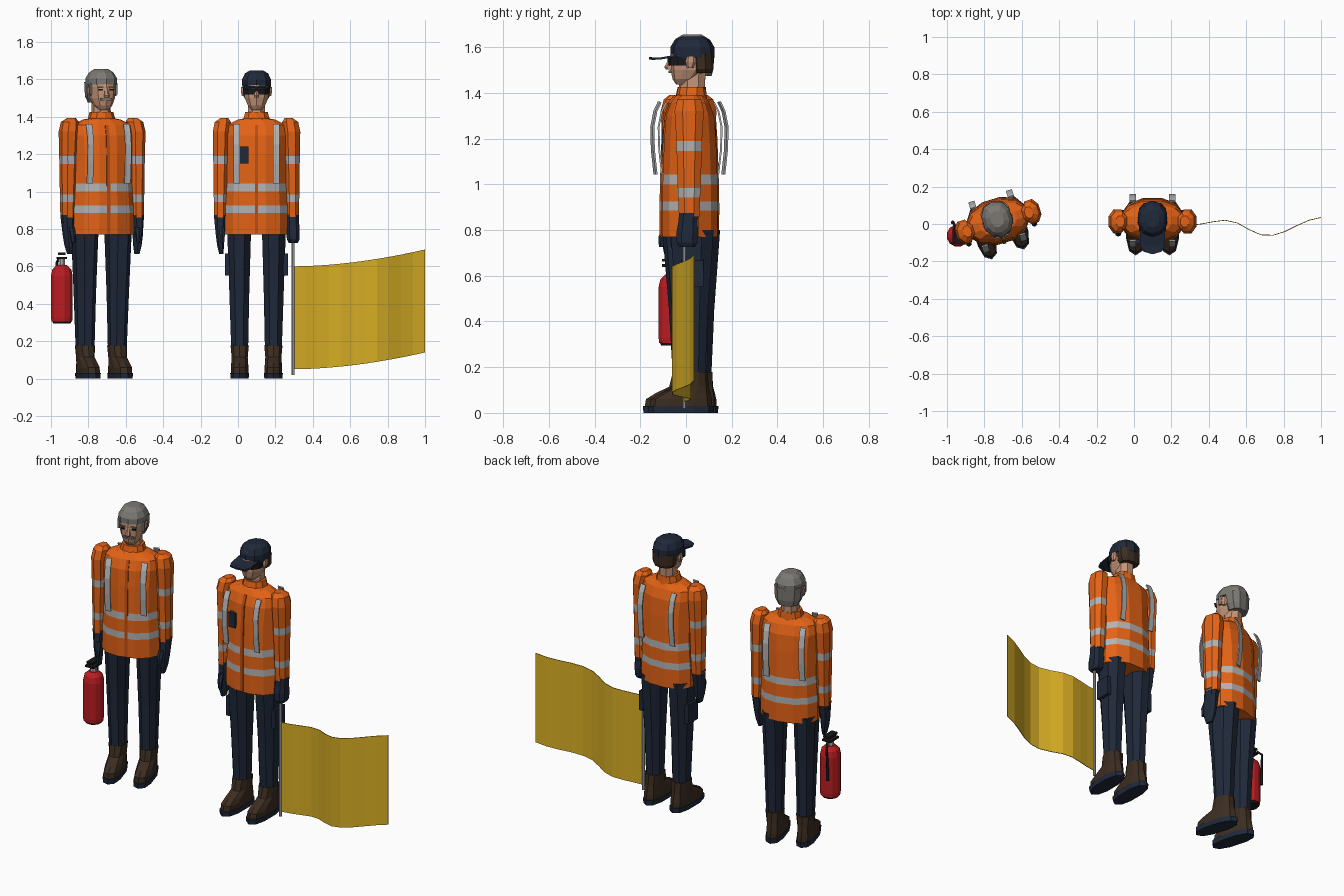
import bpy, bmesh, math
from mathutils import Matrix, Vector

def mat(name, r, g, b):
    m = bpy.data.materials.new(name)
    m.diffuse_color = (r, g, b, 1)
    return m

ORANGE = mat("hi_vis_orange", 0.78, 0.125, 0.008)
DARK_ORANGE = mat("dark_orange", 0.5, 0.075, 0.006)
SILVER = mat("reflective_silver", 0.45, 0.45, 0.45)
NAVY = mat("navy", 0.014, 0.022, 0.042)
BROWN = mat("dark_brown", 0.045, 0.026, 0.015)
SKIN = mat("skin", 0.56, 0.30, 0.19)
GREY = mat("grey_hair", 0.20, 0.19, 0.175)
RED = mat("red", 0.50, 0.012, 0.016)
YELLOW = mat("flag_yellow", 0.68, 0.42, 0.018)
BLACK = mat("black", 0.01, 0.01, 0.013)

M = Matrix()      # placement of the figure being built
PRE = ""          # name prefix of that figure

def finish(name, bm, mats):
    bmesh.ops.recalc_face_normals(bm, faces=bm.faces)
    me = bpy.data.meshes.new(name)
    bm.to_mesh(me)
    bm.free()
    for m in mats:
        me.materials.append(m)
    ob = bpy.data.objects.new(PRE + name, me)
    ob.matrix_world = M
    bpy.context.collection.objects.link(ob)
    return ob

def loft(name, secs, m, n=8, p=0.9, bands=()):
    """Closed tube through sections (z, x, y, half width, half depth); silver inside bands."""
    bm = bmesh.new()
    k = math.cos(math.pi / n) ** p
    f = lambda v: math.copysign(abs(v) ** p, v) / k
    rings = []
    for z, cx, cy, rx, ry in secs:
        angs = [2 * math.pi * (i + 0.5) / n for i in range(n)]
        rings.append([bm.verts.new((cx + rx * f(math.cos(a)), cy + ry * f(math.sin(a)), z)) for a in angs])
    for a, b in zip(rings, rings[1:]):
        for i in range(n):
            j = (i + 1) % n
            face = bm.faces.new((a[i], a[j], b[j], b[i]))
            zc = face.calc_center_median().z
            face.material_index = int(any(lo < zc < hi for lo, hi in bands))
    bm.faces.new(rings[0])
    bm.faces.new(rings[-1])
    return finish(name, bm, [m, SILVER])

def box(name, c, size, m):
    bm = bmesh.new()
    bmesh.ops.create_cube(bm, size=1, matrix=Matrix.Translation(c) @ Matrix.Diagonal((*size, 1)))
    return finish(name, bm, [m])

def strip(name, x, w, prof, m, t=0.008):
    """Thin vertical strap along a (z, y) profile."""
    bm = bmesh.new()
    rows = [[bm.verts.new((x + s * w / 2, y, z)) for s in (-1, 1)] for z, y in prof]
    for a, b in zip(rows, rows[1:]):
        bm.faces.new((a[0], a[1], b[1], b[0]))
    ob = finish(name, bm, [m])
    mod = ob.modifiers.new("thickness", 'SOLIDIFY')
    mod.thickness, mod.offset = t, 0

def tube(name, pts, r, m):
    cu = bpy.data.curves.new(name, 'CURVE')
    cu.dimensions, cu.bevel_depth, cu.bevel_resolution, cu.use_fill_caps = '3D', r, 1, True
    sp = cu.splines.new('POLY')
    sp.points.add(len(pts) - 1)
    for q, c in zip(sp.points, pts):
        q.co = (*c, 1)
    cu.materials.append(m)
    ob = bpy.data.objects.new(PRE + name, cu)
    bpy.context.collection.objects.link(ob)

def body(fist_side):
    # jacket with two reflective bands, and collar
    secs = [(0.77, .168, .12), (.885, .167, .121), (.925, .165, .121), (1.0, .16, .12), (1.043, .158, .119),
            (1.2, .16, .113), (1.3, .168, .105), (1.355, .16, .085), (1.385, .10, .066), (1.392, .06, .055)]
    loft("jacket", [(z, 0, 0, a, b) for z, a, b in secs], ORANGE, 12, .9, ((.885, .925), (1.0, 1.043)))
    loft("collar", [(1.37, 0, .005, .075, .066), (1.425, 0, .008, .06, .058)], ORANGE, 10)
    strip("front_placket", 0, .018, [(.775, -.122), (1.04, -.121), (1.2, -.115), (1.3, -.107), (1.355, -.087)],
          DARK_ORANGE, .008)
    prof = [(1.36, .104), (1.32, .124), (1.25, .138), (1.15, .135), (1.043, .123)]
    for s, side in ((-1, "left"), (1, "right")):
        strip("front_strap_" + side, s * .105, .034, [(z, -y) for z, y in prof], SILVER)
        strip("back_strap_" + side, s * .105, .034, prof, SILVER)
        # sleeve with two bands
        loft("sleeve_" + side, [(z, s * x, -.004, a, b) for z, x, a, b in (
            (1.392, .172, .022, .03), (1.372, .18, .043, .052), (1.32, .188, .046, .064), (1.19, .19, .042, .056),
            (1.147, .19, .041, .055), (.985, .192, .037, .05), (.943, .192, .036, .048), (.86, .193, .034, .045))],
            ORANGE, 8, .9, ((1.147, 1.19), (.943, .985)))
        # gloves: one may be closed round the pole
        if s == fist_side:
            loft("fist", [(.875, s * .193, -.006, .035, .042), (.83, s * .194, -.01, .034, .042),
                          (.79, s * .195, -.012, .036, .048), (.745, s * .196, -.014, .034, .046),
                          (.725, s * .196, -.014, .024, .034)], NAVY, 8, .75)
        else:
            loft("glove_" + side, [(.875, s * .193, -.006, .035, .042), (.83, s * .194, -.01, .03, .04),
                                   (.76, s * .195, -.018, .022, .042), (.71, s * .192, -.022, .018, .036),
                                   (.665, s * .188, -.026, .011, .022)], NAVY, 8, .8)
            loft("thumb_" + side, [(.81, s * .185, -.05, .014, .014), (.77, s * .183, -.07, .014, .014),
                                   (.725, s * .182, -.074, .009, .009)], NAVY, 6)
        # trouser leg and boot
        loft("trouser_leg_" + side, [(.15, s * .09, .012, .045, .054), (.45, s * .092, .01, .053, .068),
                                     (.8, s * .093, .008, .064, .095)], NAVY, 8)
        loft("boot_" + side, [(.025, s * .09, -.04, .046, .132), (.06, s * .09, -.038, .047, .128),
                              (.085, s * .09, -.02, .045, .105), (.115, s * .09, .008, .043, .07),
                              (.178, s * .09, .014, .049, .06)], BROWN, 10, .8)
        loft("boot_sole_" + side, [(0, s * .09, -.04, .048, .137), (.03, s * .09, -.04, .051, .14)], NAVY, 10, .8)
    # neck, head, nose
    loft("neck", [(1.38, 0, .01, .047, .053), (1.51, 0, .015, .045, .053)], SKIN, 8)
    loft("head", [(1.437, 0, -.035, .026, .024), (1.46, 0, -.022, .046, .052), (1.5, 0, -.004, .063, .078),
                  (1.56, 0, .002, .07, .086), (1.615, 0, .006, .064, .08), (1.64, 0, .008, .035, .045)], SKIN, 10)
    loft("nose", [(1.503, 0, -.084, .013, .02), (1.513, 0, -.086, .013, .024), (1.555, 0, -.08, .007, .009)], SKIN, 6)
    for s in (-1, 1):
        loft("ear", [(1.51, s * .07, .0, .008, .012), (1.535, s * .073, .002, .01, .02),
                     (1.56, s * .073, .004, .009, .018)], SKIN, 6)

# ---- bare-headed figure, turned slightly, carrying the extinguisher
M = Matrix.Translation((-.728, .015, 0)) @ Matrix.Rotation(math.radians(17), 4, 'Z')
PRE = "crew_one_"
body(0)
loft("hair_top", [(1.572, 0, .012, .079, .093), (1.605, 0, .012, .078, .092), (1.637, 0, .012, .06, .072),
                  (1.655, 0, .012, .034, .042)], GREY, 10)
loft("hair_back", [(1.475, 0, .047, .058, .05), (1.51, 0, .046, .074, .058), (1.585, 0, .04, .079, .066)], GREY, 10)
for s in (-1, 1):
    box("eye", (s * .031, -.08, 1.543), (.024, .009, .008), BLACK)
    box("eyebrow", (s * .031, -.083, 1.558), (.032, .009, .007), GREY)
    box("sideburn", (s * .071, -.022, 1.55), (.012, .03, .06), GREY)
box("moustache", (0, -.08, 1.493), (.062, .014, .012), GREY)
box("mouth", (0, -.071, 1.478), (.036, .009, .005), BROWN)

# ---- capped figure, facing forward, holding the flag
M = Matrix.Translation((.099, .018, 0))
PRE = "crew_two_"
body(1)
loft("cap", [(1.553, 0, .01, .076, .092), (1.6, 0, .01, .077, .092), (1.632, 0, .01, .062, .074),
             (1.647, 0, .01, .036, .044)], NAVY, 10)
bm = bmesh.new()
outline = [(-.066, -.03), (-.066, -.13), (-.05, -.165), (0, -.18), (.05, -.165), (.066, -.13), (.066, -.03)]
brim = bm.faces.new([bm.verts.new((x, y, 1.587 + .17 * y - 2.2 * x * x)) for x, y in outline])
ext = bmesh.ops.extrude_face_region(bm, geom=[brim])
bmesh.ops.translate(bm, verts=[v for v in ext["geom"] if isinstance(v, bmesh.types.BMVert)], vec=(0, 0, -.009))
bmesh.ops.triangulate(bm, faces=[f for f in bm.faces if len(f.verts) > 4])
finish("cap_brim", bm, [NAVY])
loft("hair_back", [(1.487, 0, .05, .055, .044), (1.505, 0, .049, .068, .05), (1.57, 0, .046, .073, .054)], BROWN, 10)
loft("safety_glasses", [(1.52, 0, -.028, .07, .066), (1.556, 0, -.028, .073, .068)], BLACK, 10)
box("chest_radio", (-.066, -.112, 1.195), (.045, .026, .09), NAVY)
for s in (-1, 1):
    box("cargo_pocket", (s * .155, .01, .61), (.026, .095, .12), NAVY)

# ---- extinguisher
M = Matrix()
PRE = "extinguisher_"
ex, ey = -.942, -.062
loft("cylinder", [(z, ex, ey, r, r) for z, r in
                  ((.305, .055), (.33, .058), (.55, .058), (.585, .05), (.607, .026))], RED, 12, 1)
loft("base_ring", [(.294, ex, ey, .046, .046), (.31, ex, ey, .054, .054)], BLACK, 12, 1)
loft("valve_neck", [(.6, ex, ey, .018, .018), (.645, ex, ey, .018, .018)], SILVER, 8, 1)
box("lower_handle", (ex, ey, .645), (.055, .085, .012), BLACK)
box("upper_lever", (ex, ey, .668), (.04, .085, .012), BLACK)
tube("hose", [(ex, ey, .635), (ex - .015, ey + .05, .645), (ex - .027, ey + .075, .62),
              (ex - .028, ey + .072, .54), (ex - .028, ey + .07, .5)], .007, BLACK)
tube("nozzle", [(ex - .028, ey + .07, .5), (ex - .028, ey + .07, .42)], .01, BLACK)

# ---- flag: waving cloth rising towards the free edge
PRE = "flag_"
loft("pole", [(.02, .295, -.008, .008, .008), (.80, .295, -.008, .008, .008)], SILVER, 8, 1)
wave = [-.008, .0, .012, .02, .006, -.03, -.058, -.06, -.04, -.008, .02, .035]
bm = bmesh.new()
cols = []
for i, y in enumerate(wave):
    t = i / (len(wave) - 1)
    cols.append([bm.verts.new((.295 + .705 * t, y, z + .09 * t ** 1.8)) for z in (.05, .60)])
for a, b in zip(cols, cols[1:]):
    bm.faces.new((a[0], b[0], b[1], a[1]))
cloth = finish("cloth", bm, [YELLOW])
mod = cloth.modifiers.new("thickness", 'SOLIDIFY')
mod.thickness, mod.offset = .004, 0
